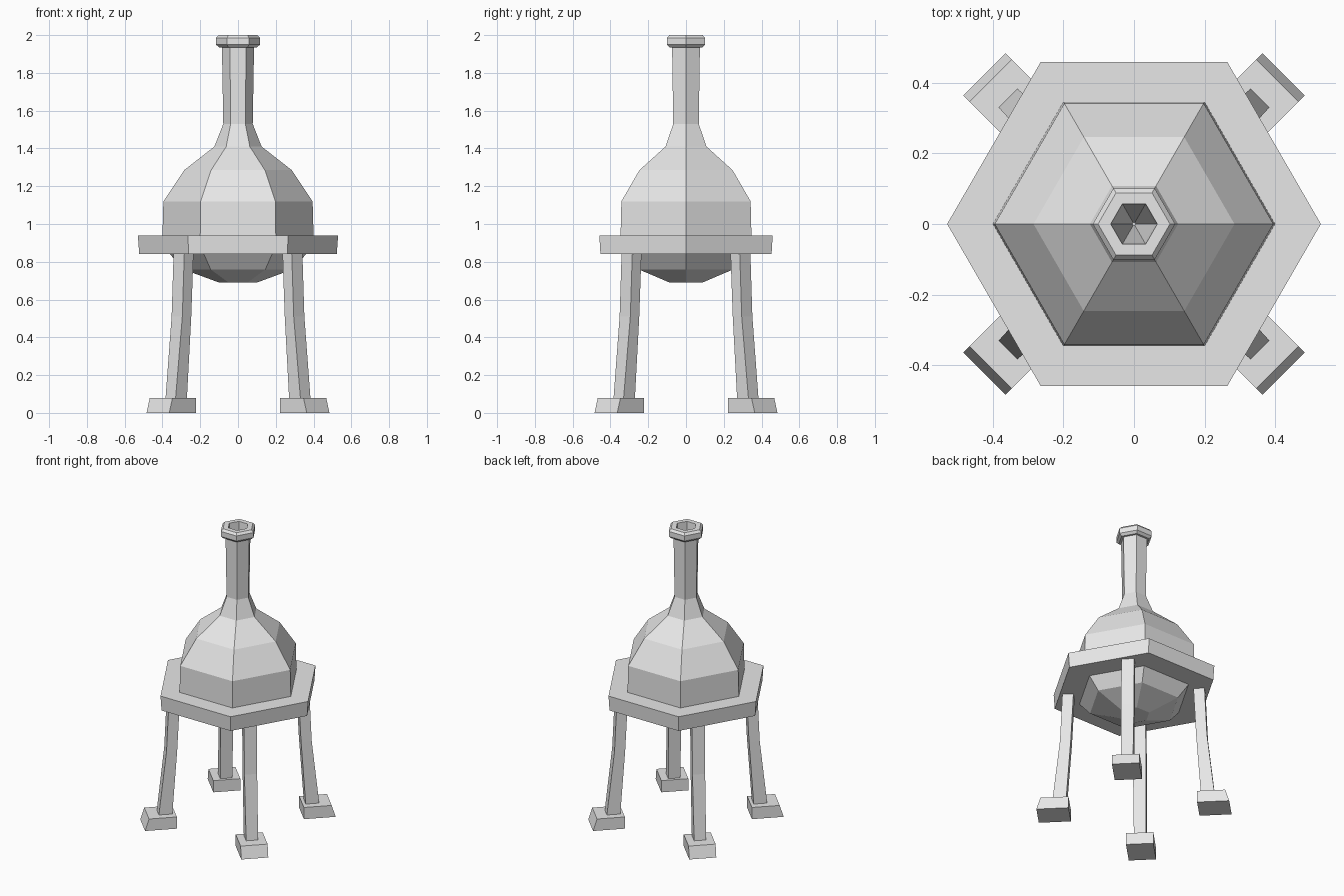
import bpy
import bmesh
from math import cos, sin, pi

cube = bpy.data.objects.get("Cube")
if cube:
    bpy.data.objects.remove(cube, do_unlink=True)

# One plain grey for the whole apparatus
grey = bpy.data.materials.new("plain_grey")
grey.use_nodes = True
colour = (0.8, 0.8, 0.8, 1)
grey.diffuse_color = colour
grey.node_tree.nodes["Principled BSDF"].inputs["Base Color"].default_value = colour


def finish(name, bm):
    bmesh.ops.recalc_face_normals(bm, faces=bm.faces)
    mesh = bpy.data.meshes.new(name)
    bm.to_mesh(mesh)
    bm.free()
    mesh.materials.append(grey)
    obj = bpy.data.objects.new(name, mesh)
    bpy.context.collection.objects.link(obj)
    return obj


def loft(name, rings):
    """Join equal rings of points into a closed, capped solid."""
    bm = bmesh.new()
    loops = [[bm.verts.new(p) for p in ring] for ring in rings]
    n = len(loops[0])
    for a, b in zip(loops, loops[1:]):
        for i in range(n):
            j = (i + 1) % n
            bm.faces.new((a[i], a[j], b[j], b[i]))
    bm.faces.new(loops[0])
    bm.faces.new(loops[-1])
    return finish(name, bm)


def hexagon(radius, z):
    return [(radius * cos(i * pi / 3), radius * sin(i * pi / 3), z) for i in range(6)]


def block(name, sections, angle):
    """Loft rectangles (inner, outer, width, z) standing out along an angle."""
    c, s = cos(angle), sin(angle)
    rings = []
    for inner, outer, width, z in sections:
        h = width / 2
        corners = ((inner, -h), (outer, -h), (outer, h), (inner, h))
        rings.append([(r * c - t * s, r * s + t * c, z) for r, t in corners])
    return loft(name, rings)


# Flask: rounded bottom, bulb, neck, rolled lip and hollow throat
flask_profile = [
    (0.10, 0.69), (0.29, 0.76), (0.36, 0.84), (0.40, 0.94), (0.395, 1.12),
    (0.285, 1.285), (0.125, 1.41), (0.078, 1.53), (0.085, 1.935),
    (0.10, 1.935), (0.117, 1.95), (0.117, 1.985), (0.102, 2.0),
    (0.066, 2.0), (0.06, 1.93), (0.005, 1.5),
]
loft("flask", [hexagon(r, z) for r, z in flask_profile])

# Hexagonal plate carrying the flask
loft("support_plate", [hexagon(0.523, 0.84), hexagon(0.53, 0.94)])

# Four bent legs with wedge feet on the diagonals
leg = [(0.422, 0.508, 0.075, 0.05), (0.39, 0.457, 0.08, 0.51), (0.372, 0.441, 0.08, 0.87)]
foot = [(0.40, 0.60, 0.17, 0.0), (0.40, 0.575, 0.17, 0.08)]
for i, corner in enumerate(("back_left", "back_right", "front_right", "front_left")):
    angle = pi / 4 + i * pi / 2
    block(corner + "_leg", leg, angle)
    block(corner + "_foot", foot, angle)
